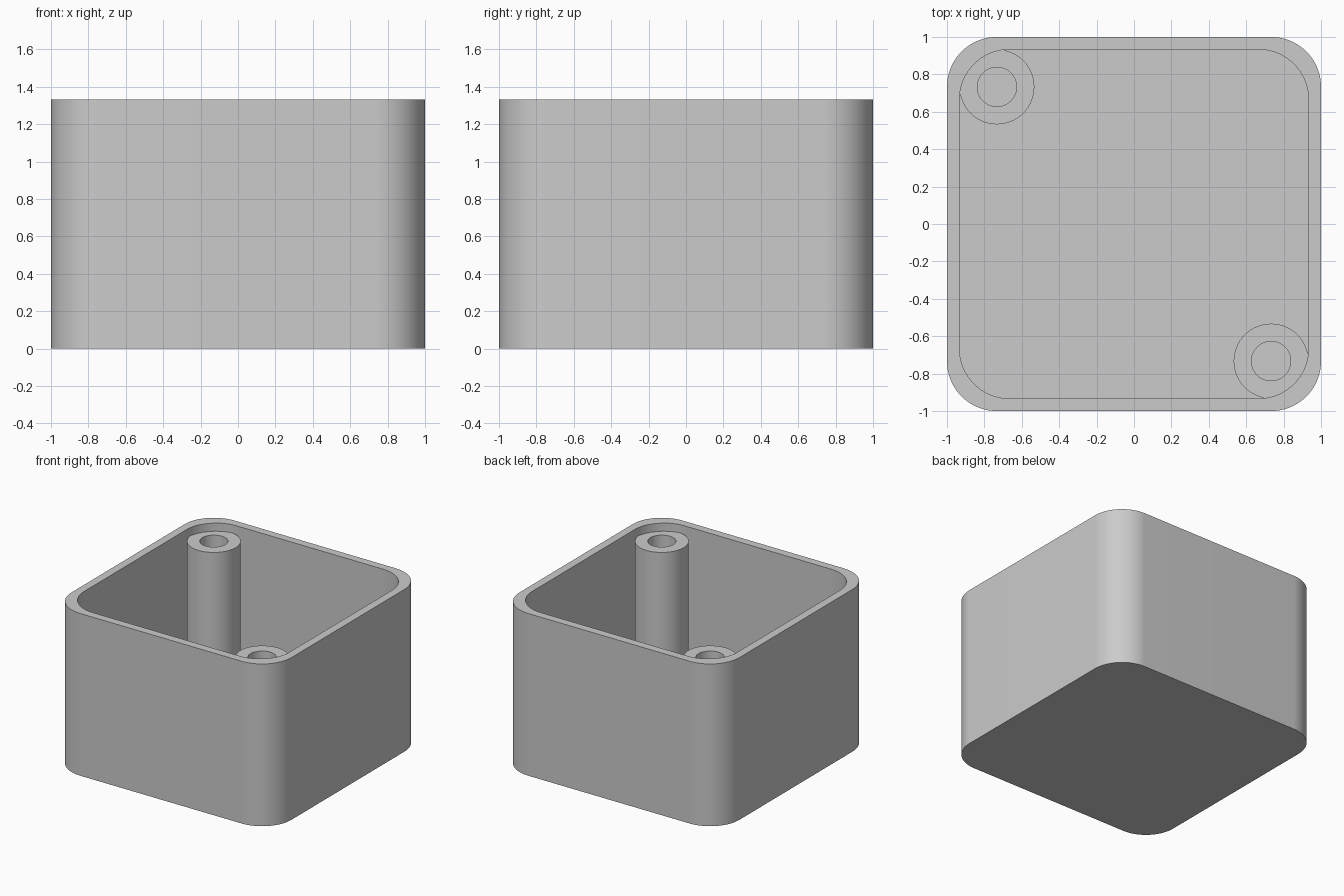
import bpy
import bmesh
from math import cos, sin, pi, radians

HEIGHT = 1.333
WALL = 0.067
CORNER = 0.267
POST_TOP = HEIGHT - WALL
POST_CENTRE = 0.733
POST_RADIUS = 0.2
HOLE_RADIUS = 0.105

if "Cube" in bpy.data.objects:
    bpy.data.objects.remove(bpy.data.objects["Cube"])

grey = bpy.data.materials.new("light grey plastic")
grey.use_nodes = True
colour = (0.6, 0.6, 0.6, 1)
grey.diffuse_color = colour
grey.node_tree.nodes["Principled BSDF"].inputs["Base Color"].default_value = colour


def rounded_square(half, radius, steps=24):
    """Outline of a square with rounded corners, anticlockwise."""
    points = []
    for quarter, (sx, sy) in enumerate([(1, 1), (-1, 1), (-1, -1), (1, -1)]):
        for i in range(steps + 1):
            a = (quarter + i / steps) * pi / 2
            points.append((sx * (half - radius) + radius * cos(a),
                           sy * (half - radius) + radius * sin(a)))
    return points


def circle(radius, steps=96):
    return [(radius * cos(2 * pi * i / steps), radius * sin(2 * pi * i / steps))
            for i in range(steps)]


def skin(name, rings, cap_ends=False, location=(0, 0, 0)):
    """Join a series of (outline, height) rings; cap both ends or close the loop."""
    bm = bmesh.new()
    loops = [[bm.verts.new((x, y, z)) for x, y in outline] for outline, z in rings]
    pairs = list(zip(loops, loops[1:]))
    if cap_ends:
        bm.faces.new(loops[0])
        bm.faces.new(loops[-1])
    else:
        pairs.append((loops[-1], loops[0]))
    for low, high in pairs:
        for i in range(len(low)):
            j = (i + 1) % len(low)
            bm.faces.new((low[i], low[j], high[j], high[i]))
    bmesh.ops.recalc_face_normals(bm, faces=bm.faces)
    mesh = bpy.data.meshes.new(name)
    bm.to_mesh(mesh)
    bm.free()
    mesh.materials.append(grey)
    obj = bpy.data.objects.new(name, mesh)
    obj.location = location
    bpy.context.collection.objects.link(obj)
    bpy.ops.object.select_all(action='DESELECT')
    obj.select_set(True)
    bpy.context.view_layer.objects.active = obj
    bpy.ops.object.shade_smooth_by_angle(angle=radians(30))
    return obj


# Open box: underside, outer wall, rim, inner wall, floor
outer = rounded_square(1, CORNER)
inner = rounded_square(1 - WALL, CORNER)
skin("box_shell", [(outer, 0), (outer, HEIGHT), (inner, HEIGHT), (inner, WALL)],
     cap_ends=True)

# Hollow screw posts in two opposite corners, sunk slightly into the floor
post = circle(POST_RADIUS)
hole = circle(HOLE_RADIUS)
base = WALL / 2
for name, side in (("right_back_post", -1), ("left_front_post", 1)):
    skin(name, [(post, base), (post, POST_TOP), (hole, POST_TOP), (hole, base)],
         location=(side * POST_CENTRE, -side * POST_CENTRE, 0))
